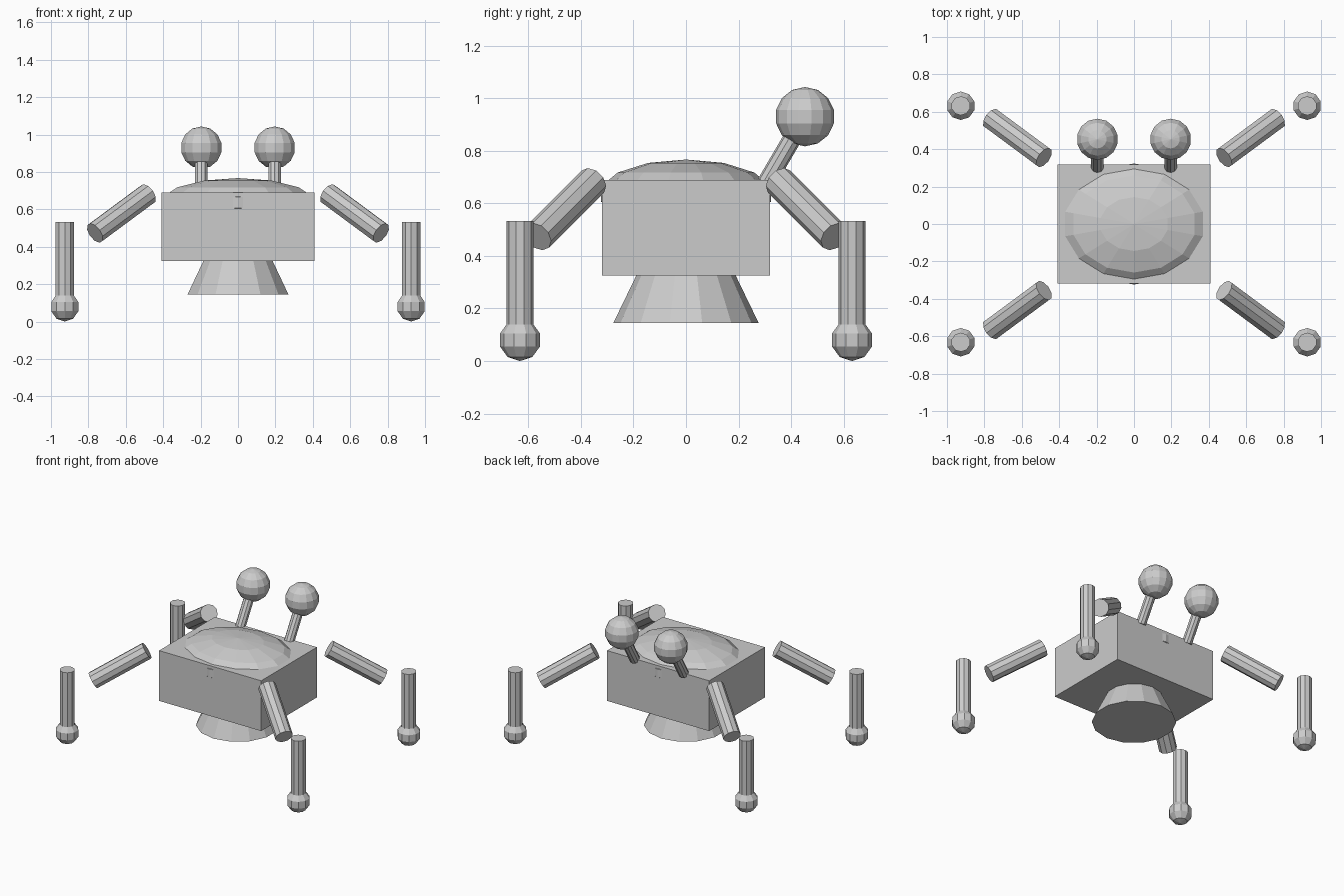
import bpy
from mathutils import Vector

if "Cube" in bpy.data.objects:
    bpy.data.objects.remove(bpy.data.objects["Cube"])


def ball(name, loc, radius, segments, rings, scale=(1, 1, 1)):
    bpy.ops.mesh.primitive_uv_sphere_add(segments=segments, ring_count=rings,
                                         radius=radius, location=loc)
    obj = bpy.context.object
    obj.name = name
    obj.scale = scale
    return obj


def rod(name, start, end, radius, sides):
    a, b = Vector(start), Vector(end)
    axis = b - a
    bpy.ops.mesh.primitive_cylinder_add(vertices=sides, radius=radius,
                                        depth=axis.length, location=(a + b) / 2)
    obj = bpy.context.object
    obj.name = name
    obj.rotation_euler = axis.to_track_quat('Z', 'Y').to_euler()
    return obj


# Box body
bpy.ops.mesh.primitive_cube_add(size=1, location=(0, 0, 0.507))
body = bpy.context.object
body.name = "body"
body.scale = (0.818, 0.638, 0.364)

# Flattened shell dome, mostly sunk into the body
ball("shell_dome", (0, 0, 0.636), 1, 14, 7, (0.425, 0.332, 0.131))

# Flared skirt under the body
bpy.ops.mesh.primitive_cone_add(vertices=14, radius1=0.277, radius2=0.185,
                                depth=0.19, location=(0, 0, 0.239))
bpy.context.object.name = "under_skirt"

for sx, side in ((-1, "left"), (1, "right")):
    # Eyes on slanted stalks
    eye = Vector((sx * 0.196, 0.453, 0.93))
    rod(f"{side}_eye_stalk", (eye.x, 0.305, 0.677), eye, 0.035, 10)
    ball(f"{side}_eye", eye, 0.113, 14, 7)

    # Four legs: slanted upper tube, upright lower tube, ball foot
    for sy, end in ((-1, "front"), (1, "back")):
        name = f"{end}_{side}"
        mid = Vector((sx * 0.623, sy * 0.46, 0.578))
        half = Vector((sx * 0.691, sy * 0.511, -0.511)) * 0.205
        rod(name + "_upper_leg", mid - half, mid + half, 0.06, 10)
        x, y = sx * 0.926, sy * 0.632
        rod(name + "_lower_leg", (x, y, 0.09), (x, y, 0.533), 0.051, 10)
        ball(name + "_foot", (x, y, 0.08), 0.08, 10, 5)
